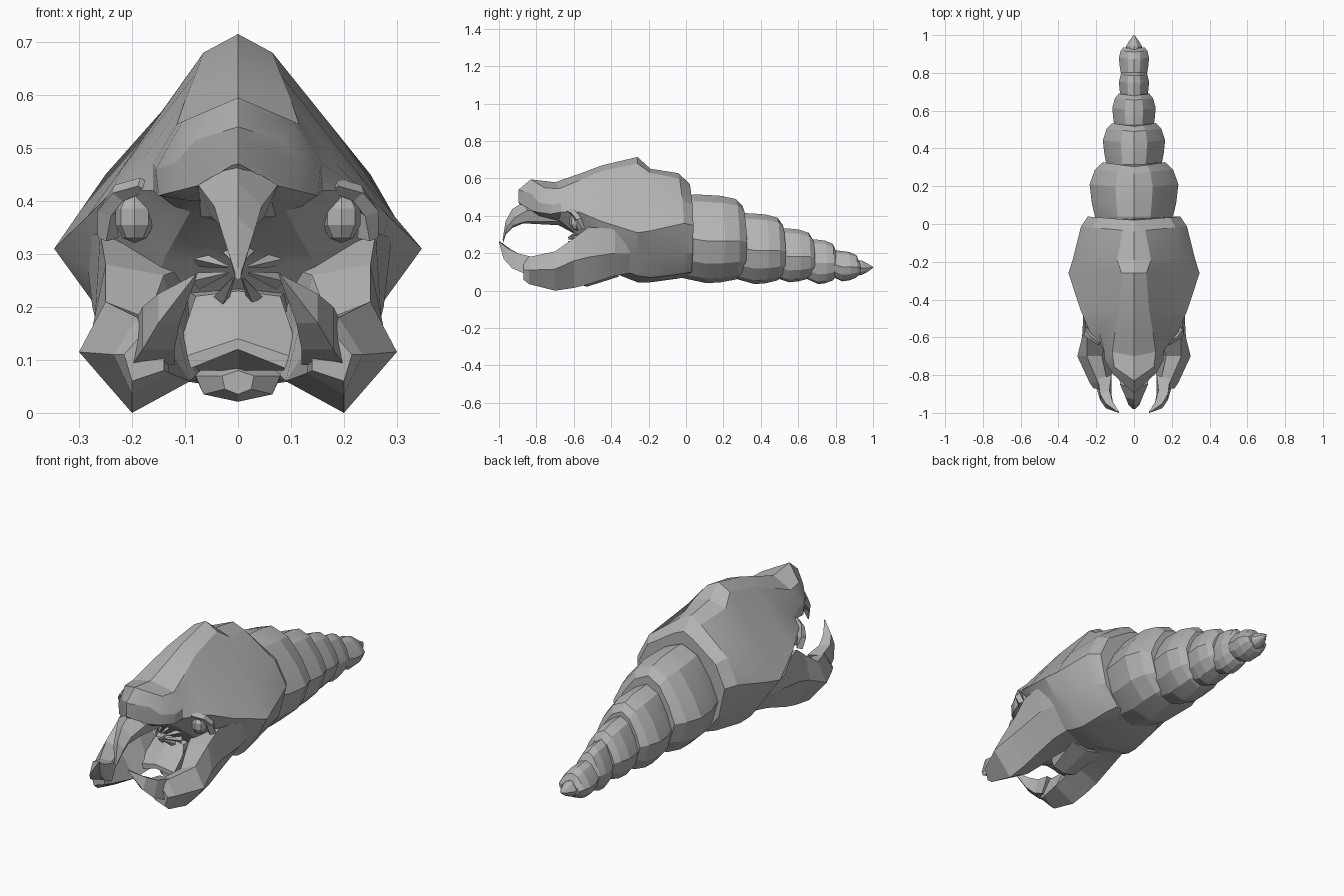
import bpy, bmesh, math
from mathutils import Vector

cube = bpy.data.objects.get("Cube")
if cube:
    bpy.data.objects.remove(cube, do_unlink=True)

grey = bpy.data.materials.new("stone_grey")
grey.use_nodes = True
tone = (0.45, 0.45, 0.45, 1)
grey.diffuse_color = tone
grey.node_tree.nodes["Principled BSDF"].inputs["Base Color"].default_value = tone


def finish(name, bm, mirror=False, angle=22):
    bmesh.ops.remove_doubles(bm, verts=bm.verts, dist=0.0005)
    bmesh.ops.recalc_face_normals(bm, faces=bm.faces)
    mesh = bpy.data.meshes.new(name)
    bm.to_mesh(mesh)
    bm.free()
    mesh.materials.append(grey)
    obj = bpy.data.objects.new(name, mesh)
    bpy.context.collection.objects.link(obj)
    if mirror:
        obj.modifiers.new("mirror", "MIRROR")
    bpy.ops.object.select_all(action="DESELECT")
    obj.select_set(True)
    bpy.context.view_layer.objects.active = obj
    bpy.ops.object.shade_smooth_by_angle(angle=math.radians(angle))
    return obj


def loft(name, rings, mirror=False, angle=22, front_cap=True):
    """Skin closed rings of equal point count and cap the ends."""
    bm = bmesh.new()
    rows = [[bm.verts.new(p) for p in ring] for ring in rings]
    n = len(rows[0])
    for a, b in zip(rows, rows[1:]):
        for i in range(n):
            j = (i + 1) % n
            bm.faces.new((a[i], a[j], b[j], b[i]))
    if front_cap:
        bm.faces.new(rows[0])
    bm.faces.new(rows[-1])
    return finish(name, bm, mirror, angle)


def half_ring(y, sweep, pts):
    """Mirror a half profile (top centre to bottom centre), swept back by width."""
    right = [(x, y + sweep * x, z) for x, z in pts]
    return right + [(-x, v, z) for x, v, z in right[-2:0:-1]]


def horn(name, path, sides=5, mirror=False):
    """Tapered curved spike along points (x, y, z, radius)."""
    rings = []
    for i, p in enumerate(path):
        here = Vector(p[:3])
        ahead = Vector(path[min(i + 1, len(path) - 1)][:3])
        back = Vector(path[max(i - 1, 0)][:3])
        turn = (ahead - back).to_track_quat("Z", "Y")
        steps = [math.tau * k / sides for k in range(sides)]
        rings.append([here + turn @ Vector((math.cos(t), math.sin(t), 0)) * p[3]
                      for t in steps])
    return loft(name, rings, mirror, 10)


# Skull: pointed snout, brow, high crest, flared cheeks tucking in below
nose = [(0, .54), (.08, .515), (.12, .47), (.11, .42), (.07, .43), (.04, .46), (0, .47)]
loft("skull", [
    half_ring(-0.895, 0, [(0, z) for z in (.54, .52, .50, .48, .475, .472, .47)]),
    half_ring(-0.895, 0.9, nose),
    half_ring(-0.83, 0.7, [(0, .595), (.105, .55), (.155, .46), (.15, .41),
                           (.09, .40), (.06, .40), (0, .40)]),
    half_ring(-0.70, 0.2, [(0, .58), (.115, .545), (.16, .47), (.16, .42),
                           (.12, .39), (.09, .38), (0, .36)]),
    half_ring(-0.57, 0.0, [(0, .625), (.10, .59), (.185, .47), (.235, .42),
                           (.19, .36), (.14, .29), (0, .29)]),
    half_ring(-0.45, 0.0, [(0, .67), (.08, .64), (.22, .46), (.285, .37),
                           (.25, .25), (.18, .15), (0, .12)]),
    half_ring(-0.26, 0.0, [(0, .715), (.065, .68), (.25, .42), (.347, .31),
                           (.26, .19), (.18, .08), (0, .045)]),
    half_ring(-0.19, 0.0, [(0, .652), (.09, .63), (.25, .45), (.325, .32),
                           (.25, .18), (.17, .07), (0, .045)]),
    half_ring(-0.04, 0.1, [(0, .628), (.06, .60), (.22, .48), (.28, .36),
                           (.24, .20), (.15, .09), (0, .065)]),
    half_ring(0.02, 0.08, [(0, .57), (.05, .55), (.19, .46), (.245, .35),
                           (.21, .20), (.13, .10), (0, .08)]),
], front_cap=False)

# Lid wrapping over and behind each eye
horn("eyelid", [(.155, -.62, .41, .012), (.185, -.625, .428, .016), (.225, -.60, .415, .018),
                (.248, -.575, .38, .02), (.245, -.56, .33, .02)], 4, True)

# Faceted eyes
bm = bmesh.new()
bmesh.ops.create_uvsphere(bm, u_segments=8, v_segments=5, radius=0.045)
bmesh.ops.scale(bm, vec=(0.85, 0.9, 1.1), verts=bm.verts)
bmesh.ops.translate(bm, vec=(0.195, -0.585, 0.37), verts=bm.verts)
finish("eye", bm, True)

# Hooked beak under the snout
loft("beak", [
    half_ring(-0.68, 0, [(0, .46), (.08, .43), (.07, .37), (0, .35)]),
    half_ring(-0.87, .3, [(0, .475), (.075, .43), (.05, .37), (0, .36)]),
    half_ring(-0.93, .3, [(0, .435), (.045, .39), (.03, .35), (0, .335)]),
    half_ring(-0.965, .3, [(0, .37), (.03, .34), (.02, .31), (0, .30)]),
    half_ring(-0.98, .1, [(0, .275), (.006, .265), (.005, .255), (0, .25)]),
], angle=10)

# Paired jaws rising into the cheeks: top, outer, bottom and two inner edges
jaw = [
    (-.87, [(.18, .15), (.215, .11), (.20, .06), (.14, .08), (.14, .14)]),
    (-.84, [(.19, .18), (.235, .11), (.20, .035), (.13, .075), (.14, .165)]),
    (-.70, [(.25, .21), (.30, .115), (.20, 0), (.09, .06), (.17, .18)]),
    (-.60, [(.25, .28), (.275, .16), (.20, .015), (.08, .07), (.14, .26)]),
    (-.52, [(.26, .34), (.27, .18), (.20, .035), (.07, .08), (.11, .27)]),
    (-.38, [(.29, .33), (.275, .20), (.19, .08), (.03, .09), (.08, .25)]),
    (-.26, [(.29, .30), (.25, .20), (.17, .10), (.03, .10), (.08, .25)]),
]
loft("jaw", [[(x, y, z) for x, z in pts] for y, pts in jaw], True, 10)

# Curved fangs on the jaw ends
loft("fang", [
    [(.19, -.82, .18), (.20, -.86, .09), (.12, -.84, .09), (.12, -.80, .17)],
    [(.18, -.90, .20), (.18, -.93, .12), (.12, -.90, .12), (.13, -.88, .19)],
    [(.15, -.95, .225), (.15, -.975, .17), (.11, -.95, .17), (.115, -.935, .22)],
    [(.08, -1.0, .262), (.082, -1.0, .258), (.078, -.995, .257), (.08, -.995, .263)],
], True, 10)

# Mouth floor and pointed chin
loft("mouth_floor", [
    half_ring(-.66, .3, [(0, .14), (.12, .10), (.10, .08), (0, .12)]),
    half_ring(-.55, 0, [(0, .23), (.08, .22), (.10, .08), (0, .08)]),
    half_ring(-.40, 0, [(0, .26), (.12, .25), (.12, .09), (0, .08)]),
], angle=10)
loft("chin", [
    half_ring(-.57, 0, [(0, .08), (.03, .07), (.025, .045), (0, .035)]),
    half_ring(-.53, 0, [(0, .10), (.08, .07), (.065, .035), (0, .021)]),
    half_ring(-.36, 0, [(0, .15), (.11, .13), (.09, .09), (0, .075)]),
], angle=10)

# Star of throat teeth
for k in range(8):
    t = math.tau * (k + 0.5) / 8
    c, s = math.cos(t), math.sin(t)
    horn("throat_tooth", [(c * .08, -.56, .27 + s * .055, .016),
                          (c * .02, -.63, .27 + s * .015, .002)], 4)

# Overlapping tail segments: start, end, top, bottom, half width
segments = [
    (-.03, .32, .515, .04, .235),
    (.26, .53, .415, .035, .165),
    (.46, .69, .335, .045, .115),
    (.64, .81, .275, .035, .08),
    (.77, .935, .215, .05, .08),
]


def tail_ring(y, sweep, top, bottom, w):
    h = top - bottom
    return half_ring(y, sweep, [
        (0, top), (w * .42, top - h * .08), (w * .78, top - h * .3),
        (w, bottom + h * .48), (w * .82, bottom + h * .22),
        (w * .45, bottom + h * .05), (0, bottom)])


for i, (a, b, top, bottom, w) in enumerate(segments):
    d = b - a
    loft(f"tail_segment_{i + 1}", [
        tail_ring(a, 0, top - .03, bottom + .03, w * .78),
        tail_ring(a + d * .2, 0, top, bottom + .015, w * .88),
        tail_ring(a + d * .4, 0, top - .003, bottom, w * .95),
        tail_ring(a + d * .62, .1, top - .008, bottom + .005, w),
        tail_ring(a + d * .85, .1, top - .025, bottom + .02, w * .88),
        tail_ring(b - d * .05, .15, top - .062, bottom + .04, w * .7),
    ], angle=14)

# Tail tip
loft("tail_tip", [
    tail_ring(.89, 0, .165, .075, .035),
    tail_ring(.94, 0, .16, .085, .042),
    tail_ring(.97, 0, .145, .10, .025),
    tail_ring(1.0, 0, .128, .122, .003),
], angle=14)
